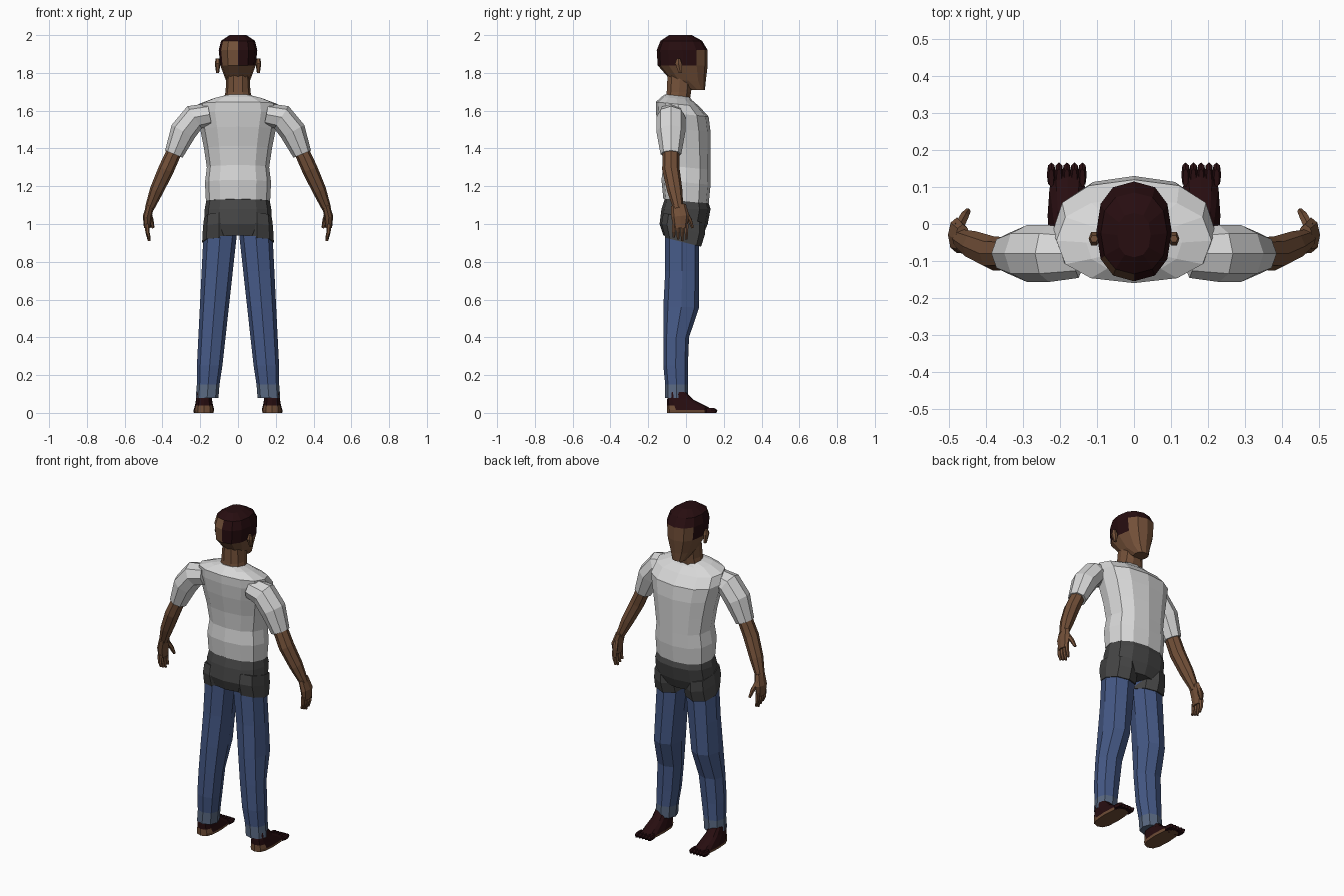
import bpy, bmesh
from math import sin, cos, tau, copysign
from mathutils import Vector

cube = bpy.data.objects.get("Cube")
if cube:
    bpy.data.objects.remove(cube)


def material(name, *color):
    mat = bpy.data.materials.new(name)
    mat.use_nodes = True
    mat.diffuse_color = (*color, 1)
    shader = mat.node_tree.nodes["Principled BSDF"]
    shader.inputs["Base Color"].default_value = (*color, 1)
    shader.inputs["Roughness"].default_value = 0.9
    return mat


SHIRT = material("light grey shirt", .68, .68, .68)
SHORTS = material("charcoal cloth", .06, .06, .06)
DENIM = material("blue denim", .06, .1, .24)
CUFF = material("faded denim", .1, .14, .22)
SKIN = material("brown skin", .17, .08, .04)
DARK = material("dark maroon", .02, .004, .005)


def outline(sides, squareness):
    """Unit cross-section, between a circle and a rounded square."""
    def bulge(value):
        return copysign(abs(value) ** squareness, value) if abs(value) > .001 else 0
    angles = [tau * k / sides for k in range(sides)]
    return [(bulge(cos(a)), bulge(sin(a))) for a in angles]


def skin_over(name, rings, materials, rule, mirror):
    """Join rings of points into a closed, flat-faced object."""
    bm = bmesh.new()
    loops = [[bm.verts.new(point) for point in ring] for ring in rings]
    for low, high in zip(loops, loops[1:]):
        for k in range(len(low)):
            bm.faces.new((low[k - 1], low[k], high[k], high[k - 1]))
    bm.faces.new(loops[0])
    bm.faces.new(loops[-1])
    bmesh.ops.recalc_face_normals(bm, faces=bm.faces)
    if rule:
        for face in bm.faces:
            face.material_index = int(rule(face.calc_center_median()))
    mesh = bpy.data.meshes.new(name)
    bm.to_mesh(mesh)
    bm.free()
    for mat in materials:
        mesh.materials.append(mat)
    part = bpy.data.objects.new(name, mesh)
    bpy.context.collection.objects.link(part)
    if mirror:
        part.modifiers.new("Mirror", 'MIRROR')


def slices(name, rows, *materials, x=0, splay=0, pitch=0, sides=12,
           squareness=.85, rule=None):
    """Stack level slices of (height, half width, back, front)."""
    rings = []
    for z, half_width, back, front in rows:
        middle, half_depth = (front + back) / 2, (front - back) / 2
        ring = []
        for u, v in outline(sides, squareness):
            y = middle + half_depth * v
            ring.append((x + splay * z + half_width * u, y, z + pitch * y))
        rings.append(ring)
    skin_over(name, rings, materials, rule, mirror=x > 0)


def limb(name, path, mat, depth=1, sides=8):
    """Sweep a mirrored tube along points of (x, y, z, radius)."""
    points = [Vector(p[:3]) for p in path]
    rings = []
    for i, center in enumerate(points):
        along = points[min(i + 1, len(points) - 1)] - points[max(i - 1, 0)]
        across = Vector((0, 1, 0)).cross(along).normalized()
        forward = along.cross(across).normalized() * depth
        radius = path[i][3]
        rings.append([center + radius * (across * u + forward * v)
                      for u, v in outline(sides, 1)])
    skin_over(name, rings, [mat], None, mirror=True)


# Shirt body and sleeves
slices("shirt_body", [
    (1.12, .17, -.12, .12),
    (1.22, .175, -.13, .13),
    (1.3, .165, -.12, .13),
    (1.4, .18, -.13, .13),
    (1.5, .2, -.15, .13),
    (1.58, .22, -.16, .12),
    (1.63, .21, -.16, .07),
    (1.66, .13, -.13, .03),
    (1.675, .07, -.11, .02),
], SHIRT, pitch=-.1)
limb("sleeves", [
    (.15, -.08, 1.58, .06),
    (.23, -.08, 1.565, .07),
    (.29, -.08, 1.49, .07),
    (.34, -.08, 1.37, .05),
], SHIRT, depth=1.1)

# Bare arms
limb("arms", [
    (.33, -.08, 1.4, .04),
    (.38, -.08, 1.29, .042),
    (.43, -.06, 1.18, .037),
    (.47, -.04, 1.08, .024),
], SKIN, depth=1.1)

# Hands, with four curled fingers and a thumb
limb("hands", [
    (.465, -.04, 1.1, .02),
    (.48, -.03, 1.04, .024),
    (.48, -.03, .98, .018),
], SKIN, depth=2)
for i in range(4):
    y = -.064 + .022 * i
    tip = .91 + .01 * abs(i - 2)
    limb(f"finger_{i + 1}", [
        (.48, y, 1, .012),
        (.48, y, .96, .011),
        (.47, y, tip, .007),
    ], SKIN, sides=6)
limb("thumbs", [
    (.475, -.01, 1.07, .015),
    (.46, .02, 1.02, .013),
    (.45, .035, .98, .008),
], SKIN, sides=6)

# Neck
slices("neck", [
    (1.64, .08, -.11, .02),
    (1.7, .066, -.105, .03),
    (1.8, .06, -.1, .04),
], SKIN, sides=10)


# Head, with hair everywhere but the face and one rear quarter
def is_hair(c):
    bare_quarter = c.x < 0 and c.y < -.08 and c.z < 1.96
    hairline = 1.92 if c.y > .07 else 1.84
    return c.z > hairline and not bare_quarter


slices("head", [
    (1.71, .04, .02, .1),
    (1.76, .064, -.08, .105),
    (1.84, .094, -.15, .115),
    (1.92, .102, -.155, .115),
    (1.97, .09, -.135, .085),
    (2, .045, -.09, .03),
], SKIN, DARK, rule=is_hair)
slices("ears", [
    (1.8, .008, -.04, -.02),
    (1.85, .015, -.06, -.02),
    (1.875, .01, -.05, -.03),
], SKIN, x=.108, sides=6)

# Shorts
slices("shorts_seat", [
    (1.14, .165, -.11, .11),
    (1.08, .176, -.13, .13),
    (1, .18, -.14, .115),
    (.94, .13, -.12, .09),
], SHORTS)
slices("shorts_legs", [
    (1.03, .08, -.12, .1),
    (.97, .086, -.13, .1),
    (.9, .09, -.11, .08),
], SHORTS, x=.1, pitch=-.25, sides=8)

# Jeans, bent at the knee, with a faded cuff
jeans = [(z, .06 + .03 * z, -.11 if z > .7 else -.12, front) for z, front in
         ((.95, .07), (.75, .07), (.56, .07), (.4, .016), (.25, .01))]
jeans += [(z, .06, -.11, .01) for z in (.15, .08)]
slices("jeans", jeans, DENIM, CUFF, x=.17, splay=-.08, sides=8,
       rule=lambda c: c.z < .15)

# Feet: dark uppers on brown soles and heels, with five toes each
slices("feet", [
    (0, .05, -.1, .14),
    (.015, .054, -.1, .145),
    (.04, .048, -.1, .1),
    (.07, .042, -.1, .04),
    (.11, .038, -.09, 0),
], DARK, SKIN, x=.18, squareness=.7,
    rule=lambda c: c.z < .012 or (c.y < -.03 and c.z < .05))
for i in range(5):
    slices(f"toe_{i + 1}", [
        (0, .01, .1, .16),
        (.015, .012, .1, .167),
        (.025, .007, .1, .15),
    ], DARK, x=.14 + .021 * i, sides=8)
